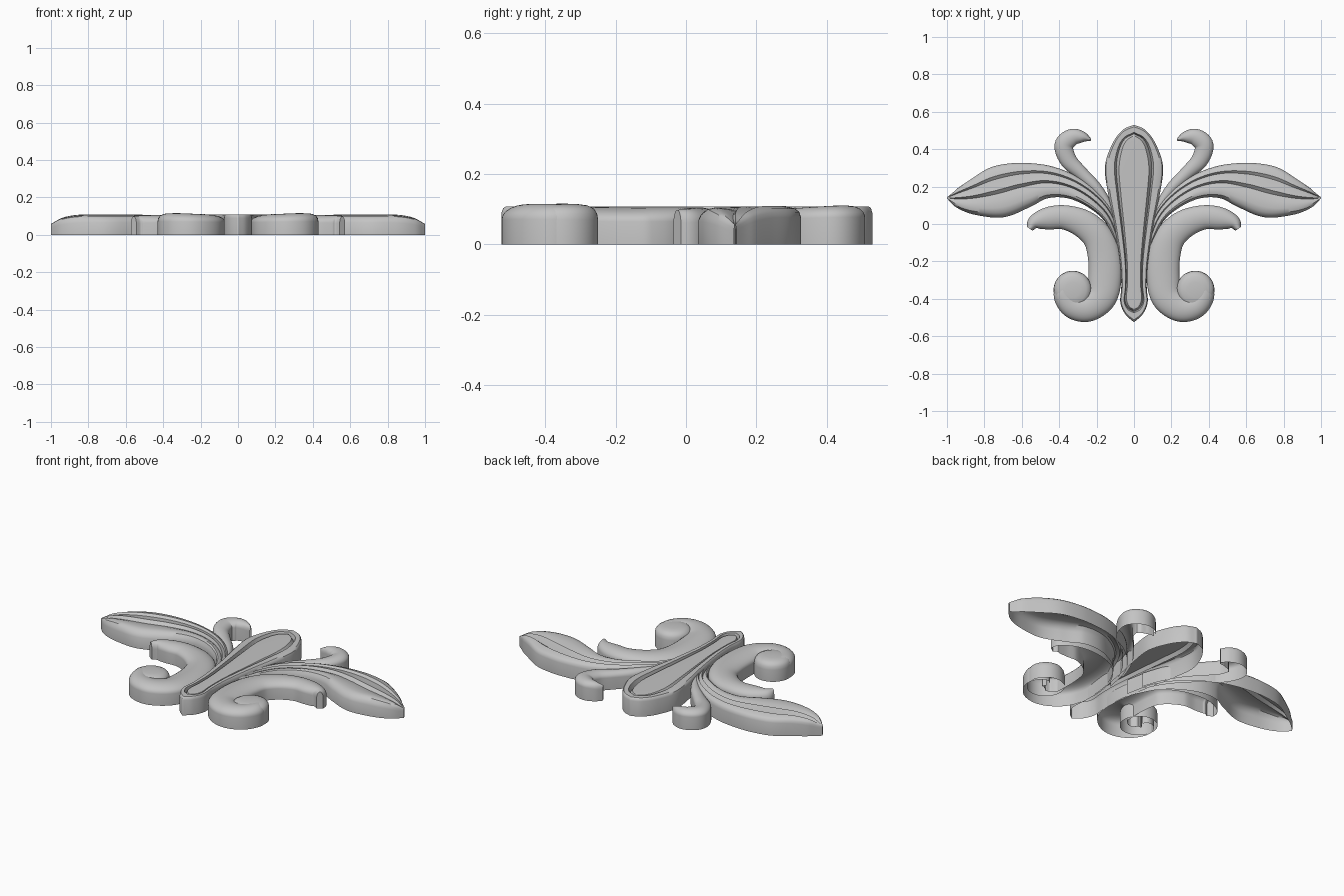
import bpy, bmesh, math
from mathutils import Vector

cube = bpy.data.objects.get("Cube")
if cube:
    bpy.data.objects.remove(cube)

stone = bpy.data.materials.new("light_grey")
stone.use_nodes = True
GREY = (0.55, 0.55, 0.55, 1)
stone.diffuse_color = GREY
stone.node_tree.nodes["Principled BSDF"].inputs["Base Color"].default_value = GREY


def spline(points, steps=8):
    """Smooth curve through points of any dimension."""
    p = [Vector(q) for q in points]
    p = [2 * p[0] - p[1]] + p + [2 * p[-1] - p[-2]]
    out = []
    for a, b, c, d in zip(p, p[1:], p[2:], p[3:]):
        for i in range(steps):
            t = i / steps
            out.append(0.5 * (2 * b + (c - a) * t + (2 * a - 5 * b + 4 * c - d) * t * t
                              + (3 * b - a - 3 * c + d) * t ** 3))
    return out + [p[-2]]


def skin(name, rows, cap_start=False):
    """Open-bottomed shell over a grid of rows, mirrored left to right."""
    bm = bmesh.new()
    grid = [[bm.verts.new(v) for v in row] for row in rows]
    for r, s in zip(grid, grid[1:]):
        for i in range(len(r) - 1):
            bm.faces.new((r[i], r[i + 1], s[i + 1], s[i]))
    if cap_start:
        bm.faces.new(grid[0])
    bmesh.ops.remove_doubles(bm, verts=bm.verts, dist=0.0004)
    bmesh.ops.recalc_face_normals(bm, faces=bm.faces)
    if sum(f.normal.z * f.calc_area() for f in bm.faces) < 0:
        bmesh.ops.reverse_faces(bm, faces=bm.faces)
    mesh = bpy.data.meshes.new(name)
    bm.to_mesh(mesh)
    bm.free()
    mesh.materials.append(stone)
    ob = bpy.data.objects.new(name, mesh)
    bpy.context.collection.objects.link(ob)
    mod = ob.modifiers.new("mirror", 'MIRROR')
    mod.merge_threshold = 0.0005
    bpy.ops.object.select_all(action='DESELECT')
    ob.select_set(True)
    bpy.context.view_layer.objects.active = ob
    bpy.ops.object.shade_smooth_by_angle(angle=math.radians(35))
    return ob


def sweep(name, spine, profile, cap_start=False):
    """Sweep a (side, height) profile along (x, y, half width, height) points."""
    pts = spline(spine)
    rows = []
    for i, p in enumerate(pts):
        d = (pts[min(i + 1, len(pts) - 1)] - pts[max(i - 1, 0)]).xy.normalized()
        n = Vector((-d.y, d.x))
        rows.append([(*(p.xy + n * u * max(p.z, 0)), z * p.w) for u, z in profile])
    return skin(name, rows, cap_start)


def dome(wall, n=14):
    """Vertical walls carrying a rounded top."""
    arc = [(math.cos(math.pi * i / n), wall + (1 - wall) * math.sin(math.pi * i / n))
           for i in range(n + 1)]
    return [(1, 0)] + arc + [(-1, 0)]


# Centre petal: outer rim, sunken groove and flat inner panel
outer = spline([(0, .53), (.06, .503), (.115, .43), (.155, .31), (.14, .17), (.105, 0),
                (.075, -.2), (.068, -.33), (.073, -.42), (.045, -.485), (0, -.525)])
inner = spline([(0, .49), (.055, .46), (.088, .4), (.105, .3), (.09, .15), (.068, -.02),
                (.048, -.2), (.046, -.33), (.053, -.41), (.035, -.455), (0, -.475)])
rows = []
for o, i in zip(outer, inner):
    lip = o.lerp(i, 0.25)
    panel = Vector((i.x * 0.76, i.y * 0.965))
    floor = i.lerp(panel, 0.4)
    rows.append([(*o, 0), (*o, .09), (*o.lerp(lip, .4), .103), (*lip, .108), (*i, .108),
                 (*floor, .082), (*panel, .103), (0, panel.y, .105)])
skin("centre_petal", rows)

# Wide side leaves with a fold and a vein
leaf_profile = [(1, 0), (1, .075), (.96, .09), (.86, .1), (.62, .107), (.5, .096),
                (.3, .1), (.08, .106), (-.06, .09), (-.3, .099), (-.6, .103),
                (-.8, .098), (-.93, .083), (-1, .065), (-1, 0)]
sweep("side_leaf", [(.07, -.13, .01, .85), (.13, .03, .032, .92), (.22, .13, .048, 1),
                    (.34, .2, .065, 1), (.47, .225, .09, 1), (.6, .205, .125, 1.02),
                    (.73, .17, .138, 1.02), (.85, .145, .1, 1), (.94, .137, .055, .85),
                    (1, .14, .003, .55)], leaf_profile)

# Small curls beside the top of the petal
sweep("upper_curl", [(.08, -.02, .01, .09), (.13, .09, .02, .095), (.2, .19, .03, .1),
                     (.28, .27, .036, .1), (.35, .34, .045, .105), (.375, .42, .05, .11),
                     (.33, .463, .046, .11), (.275, .465, .03, .105), (.23, .45, .005, .09)],
      dome(.7))

# Lower scrolls, blunt at the outer tip and coiled at the foot
sweep("lower_scroll", [(.558, -.025, .018, .098), (.53, .01, .04, .102),
                       (.46, .03, .06, .105), (.37, .035, .065, .105),
                       (.27, 0, .075, .105), (.195, -.07, .08, .105),
                       (.16, -.17, .087, .105), (.155, -.29, .088, .107),
                       (.175, -.39, .082, .11), (.25, -.448, .075, .113),
                       (.33, -.44, .064, .115), (.375, -.38, .055, .115),
                       (.36, -.33, .04, .112), (.33, -.33, .01, .108)],
      dome(.62), cap_start=True)

# Rounded eye of each scroll
centre = Vector((.328, -.352))
eye_section = [(1, 0), (1, .07), (.97, .088), (.88, .102), (.7, .111), (.4, .115), (0, .116)]
rows = []
for k in range(49):
    a = math.tau * k / 48
    ray = Vector((math.cos(a), math.sin(a)))
    rows.append([(*(centre + ray * .102 * r), z) for r, z in eye_section])
skin("scroll_eye", rows)
